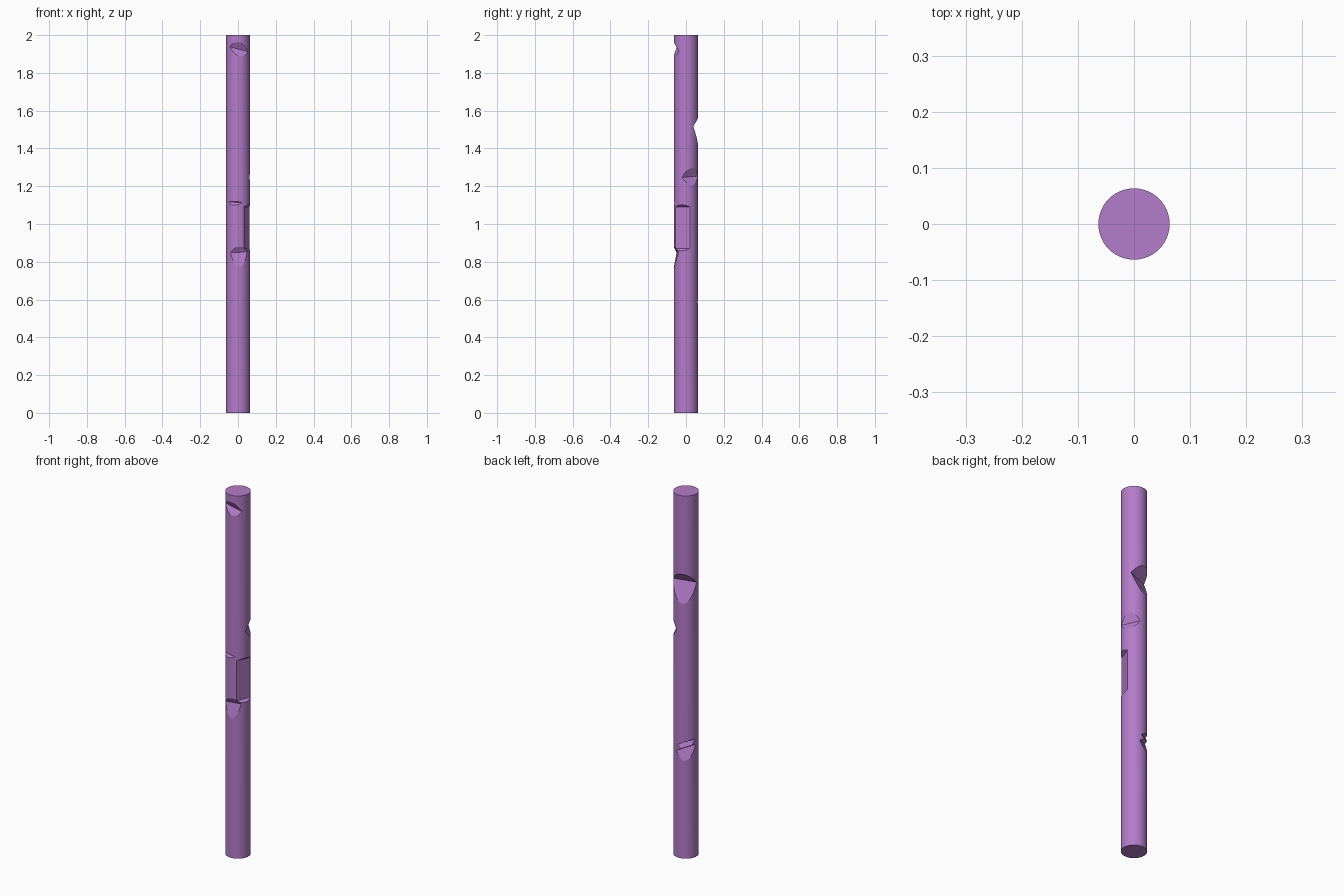
import bpy, bmesh
from math import radians, cos, sin, atan
from mathutils import Matrix

if "Cube" in bpy.data.objects:
    bpy.data.objects.remove(bpy.data.objects["Cube"])

R, H = 0.0635, 2.0


def wedge(name, angle, z, depth, up, down, slope=0.0, flat=0.0):
    """V cutter facing `angle`; apex at radius R-depth, opening up/down at the surface."""
    k, a = 2.0, R - depth
    far = a + depth * k
    prof = [(a, flat), (far, flat + up * k), (far, -down * k - flat), (a, -flat)]
    if flat == 0:
        prof.pop()
    bm = bmesh.new()
    ends = [[bm.verts.new((x, y, h)) for x, h in prof] for y in (-0.15, 0.15)]
    bm.faces.new(ends[0])
    bm.faces.new(ends[1][::-1])
    n = len(prof)
    for i in range(n):
        j = (i + 1) % n
        bm.faces.new((ends[0][j], ends[0][i], ends[1][i], ends[1][j]))
    bmesh.ops.recalc_face_normals(bm, faces=bm.faces)
    bm.transform(Matrix.Translation((0, 0, z))
                 @ Matrix.Rotation(radians(angle), 4, 'Z')
                 @ Matrix.Rotation(atan(slope), 4, 'X'))
    me = bpy.data.meshes.new(name)
    bm.to_mesh(me)
    bm.free()
    ob = bpy.data.objects.new(name, me)
    bpy.context.collection.objects.link(ob)
    ob.hide_render = True
    return ob


# Round pole
bpy.ops.mesh.primitive_cylinder_add(vertices=64, radius=R, depth=H, location=(0, 0, H / 2))
pole = bpy.context.object
pole.name = "pole"

# Chipped notches: angle, z, depth, up, down, slope, flat half-length
notches = [
    (-84, 1.925, 0.021, 0.035, 0.035, -0.28, 0),
    (109, 1.515, 0.044, 0.052, 0.11, -0.06, 0),
    (29, 1.25, 0.021, 0.047, 0.045, 0.07, 0),
    (-107, 1.115, 0.013, 0.005, 0.015, -0.03, 0),
    (-21, 0.98, 0.015, 0.012, 0.012, 0, 0.11),
    (-84, 0.85, 0.018, 0.03, 0.08, 0.05, 0),
    (125, 0.604, 0.022, 0.012, 0.06, 0.34, 0),
    (127, 0.637, 0.017, 0.008, 0.03, 0.32, 0),
]
for i, args in enumerate(notches):
    cutter = wedge(f"notch_cutter_{i}", *args)
    mod = pole.modifiers.new("notch", 'BOOLEAN')
    mod.operation, mod.solver, mod.object = 'DIFFERENCE', 'EXACT', cutter
    bpy.context.view_layer.objects.active = pole
    bpy.ops.object.modifier_apply(modifier=mod.name)
    bpy.data.objects.remove(cutter)

# Smooth sides, crisp notch edges
bpy.ops.object.select_all(action='DESELECT')
pole.select_set(True)
bpy.context.view_layer.objects.active = pole
bpy.ops.object.shade_smooth_by_angle(angle=radians(12))

mat = bpy.data.materials.new("purple")
mat.diffuse_color = (0.456, 0.202, 0.591, 1)
mat.use_nodes = True
mat.node_tree.nodes["Principled BSDF"].inputs["Base Color"].default_value = mat.diffuse_color
pole.data.materials.clear()
pole.data.materials.append(mat)
